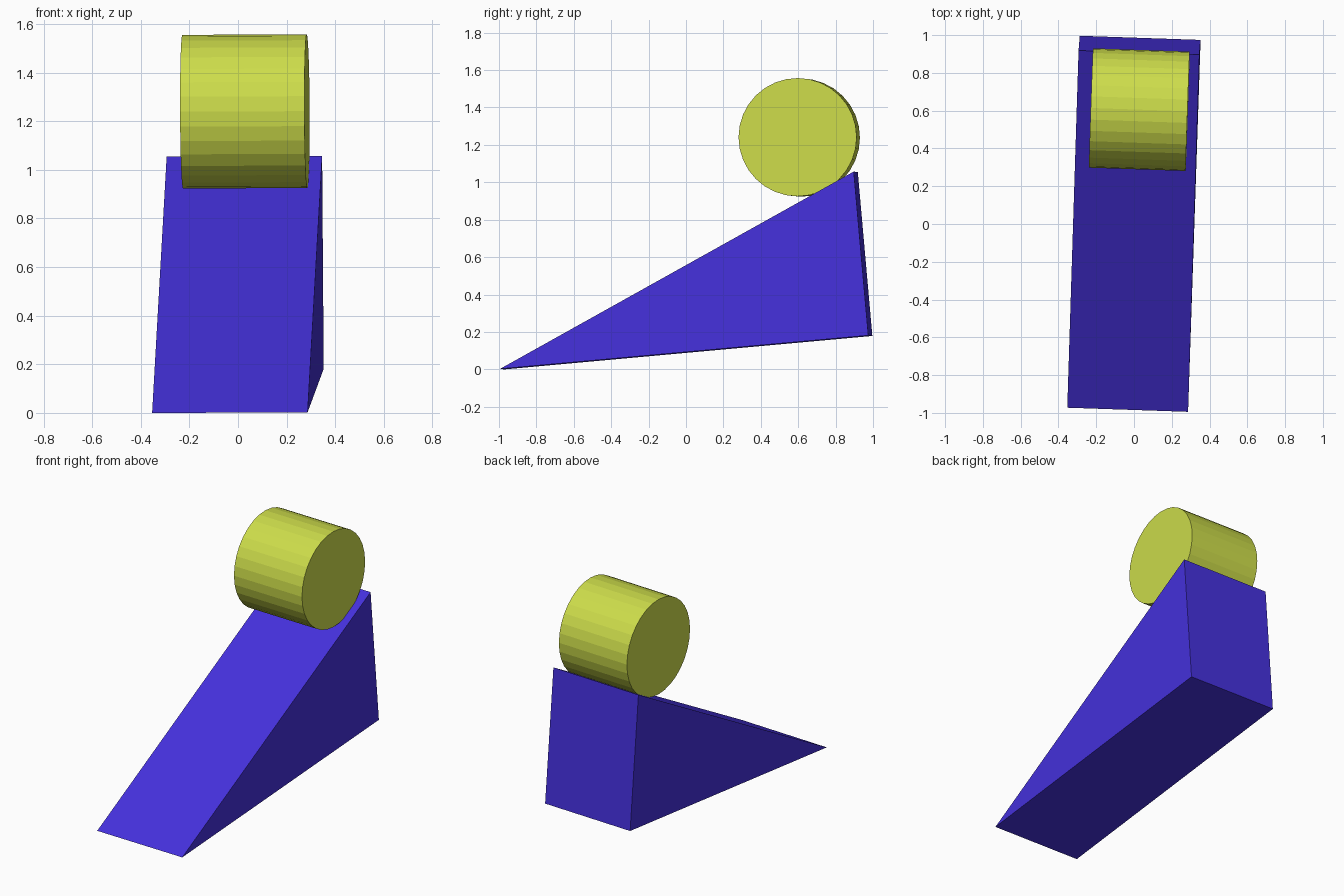
import bpy, bmesh, math
from mathutils import Matrix

if "Cube" in bpy.data.objects:
    bpy.data.objects.remove(bpy.data.objects["Cube"])

# Whole model is turned slightly about z, with a tiny sideways tilt
POSE = (Matrix.Translation((0, 0, 0.001))
        @ Matrix.Rotation(math.radians(-1.95), 4, 'Z')
        @ Matrix.Rotation(math.radians(-0.25), 4, 'Y'))


def finish(name, bm, color):
    bm.transform(POSE)
    bmesh.ops.recalc_face_normals(bm, faces=bm.faces)
    mesh = bpy.data.meshes.new(name)
    bm.to_mesh(mesh)
    bm.free()
    mat = bpy.data.materials.new(name + "_paint")
    mat.diffuse_color = color
    mat.use_nodes = True
    mat.node_tree.nodes["Principled BSDF"].inputs["Base Color"].default_value = mat.diffuse_color
    mesh.materials.append(mat)
    obj = bpy.data.objects.new(name, mesh)
    bpy.context.collection.objects.link(obj)
    return obj


# Ramp: right-triangle side profile extruded across its width
WIDTH = 0.64
bm = bmesh.new()
profile = [(-0.984, 0.0), (0.986, 0.179), (0.908, 1.055)]
side = bm.faces.new([bm.verts.new((-WIDTH / 2, y, z)) for y, z in profile])
ext = bmesh.ops.extrude_face_region(bm, geom=[side], use_keep_orig=True)
verts = [g for g in ext["geom"] if isinstance(g, bmesh.types.BMVert)]
bmesh.ops.translate(bm, verts=verts, vec=(WIDTH, 0, 0))
finish("ramp", bm, (0.06, 0.03, 0.72, 1))

# Roller: cylinder lying across the slope near the top
bm = bmesh.new()
place = (Matrix.Translation((0.013, 0.606, 1.239))
         @ Matrix.Rotation(math.radians(90), 4, 'Y'))
bmesh.ops.create_cone(bm, cap_ends=True, segments=32, radius1=0.316,
                      radius2=0.316, depth=0.512, matrix=place)
finish("roller", bm, (0.61, 0.72, 0.07, 1))
